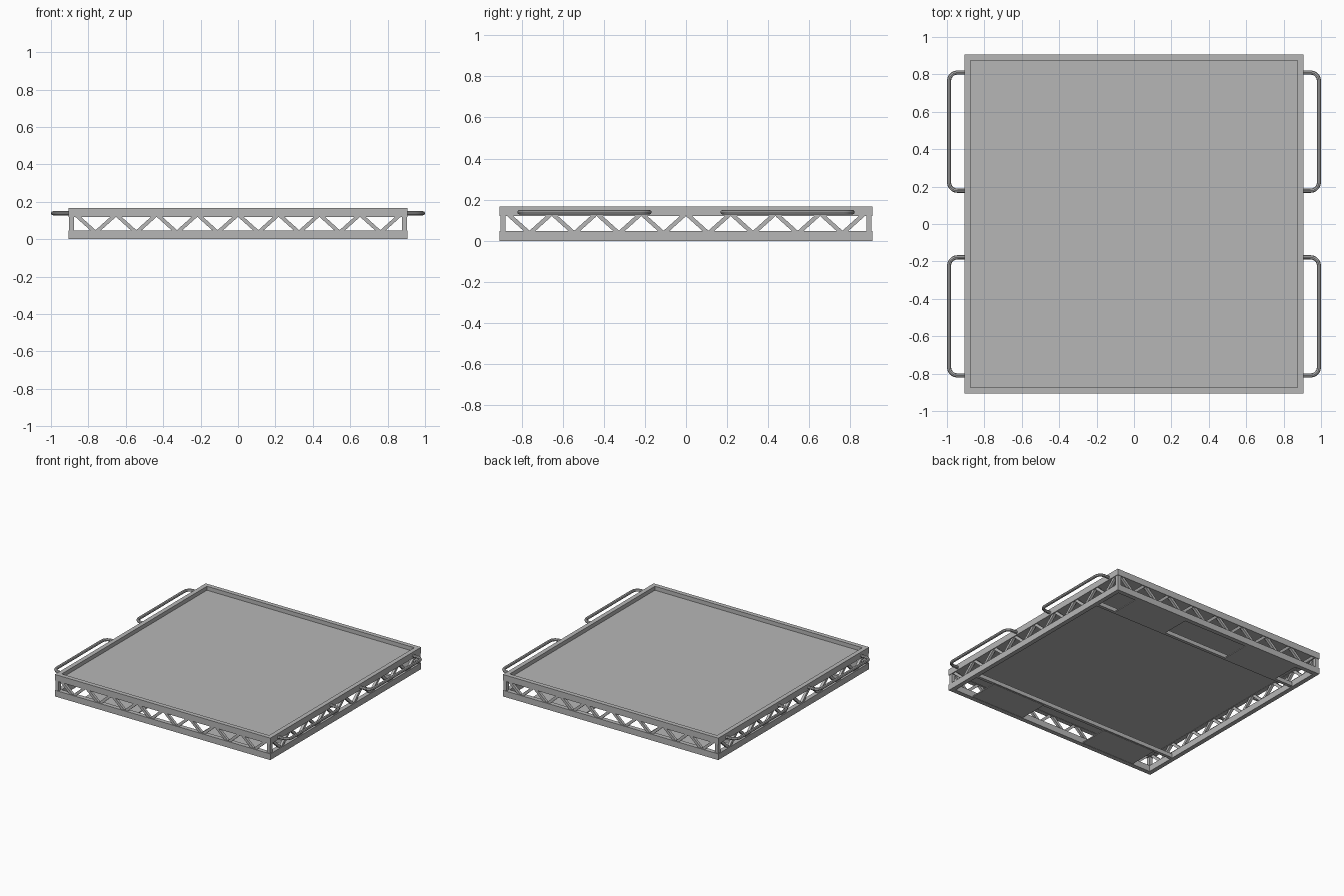
import bpy
import bmesh
from math import cos, sin, pi
from mathutils import Vector, Matrix

cube = bpy.data.objects.get("Cube")
if cube:
    bpy.data.objects.remove(cube, do_unlink=True)

HALF, RAIL, HEIGHT, RAIL_H = 0.907, 0.034, 0.167, 0.047
INNER = HALF - RAIL
MID = HALF - RAIL / 2

grey = bpy.data.materials.new("metal grey")
grey.use_nodes = True
colour = (0.47, 0.47, 0.47, 1)
grey.diffuse_color = colour
grey.node_tree.nodes["Principled BSDF"].inputs["Base Color"].default_value = colour


def finish(name, bm):
    bmesh.ops.recalc_face_normals(bm, faces=bm.faces)
    mesh = bpy.data.meshes.new(name)
    bm.to_mesh(mesh)
    bm.free()
    mesh.materials.append(grey)
    obj = bpy.data.objects.new(name, mesh)
    bpy.context.collection.objects.link(obj)
    return obj


def add_box(bm, low, high):
    low, high = Vector(low), Vector(high)
    matrix = Matrix.Translation((low + high) / 2) @ Matrix.Diagonal((*(high - low), 1))
    bmesh.ops.create_cube(bm, size=1, matrix=matrix)


def box(name, low, high):
    bm = bmesh.new()
    add_box(bm, low, high)
    return finish(name, bm)


# Mitred square rail frames
def frame(name, z0, z1):
    bm = bmesh.new()
    corners = [(-1, -1), (1, -1), (1, 1), (-1, 1)]
    rings = [[bm.verts.new((x * r, y * r, z)) for x, y in corners]
             for r, z in [(HALF, z0), (HALF, z1), (INNER, z1), (INNER, z0)]]
    for k in range(4):
        a, b = rings[k], rings[(k + 1) % 4]
        for i in range(4):
            j = (i + 1) % 4
            bm.faces.new((a[i], a[j], b[j], b[i]))
    finish(name, bm)


frame("bottom_rail_frame", 0, RAIL_H)
frame("top_rail_frame", HEIGHT - RAIL_H, HEIGHT)

# Recessed deck
box("deck", (-INNER, -INNER, 0.122), (INNER, INNER, 0.137))

# Corner posts
for sx in (-1, 1):
    for sy in (-1, 1):
        c = Vector((sx * MID, sy * MID, 0))
        box("corner_post", c + Vector((-0.013, -0.013, RAIL_H - 0.002)),
            c + Vector((0.013, 0.013, HEIGHT - RAIL_H + 0.002)))

# Zigzag truss on each side
BAYS = 8
step = 2 * 0.87 / BAYS
low_z, high_z = RAIL_H - 0.006, HEIGHT - RAIL_H + 0.006
for side, name in enumerate(("front", "left", "back", "right")):
    bm = bmesh.new()
    for i in range(BAYS):
        valley = -0.87 + (i + 0.5) * step
        for s in (-1, 1):
            a = Vector((valley + s * 0.006, -MID, low_z))
            b = Vector((valley + s * (step / 2 - 0.008), -MID, high_z))
            d = b - a
            turn = d.to_track_quat('Z', 'Y').to_matrix().to_4x4()
            bmesh.ops.create_cube(bm, size=1, matrix=Matrix.Translation((a + b) / 2)
                                  @ turn @ Matrix.Diagonal((0.02, 0.02, d.length, 1)))
    bmesh.ops.rotate(bm, verts=bm.verts, matrix=Matrix.Rotation(side * pi / 2, 3, 'Z'))
    finish(name + "_truss", bm)

# Cross bars and floor plates under the deck
for sy in (-1, 1):
    box("cross_bar", (-INNER, sy * 0.645 - 0.012, 0.004), (INNER, sy * 0.645 + 0.012, 0.034))
    for sx in (-1, 1):
        xs = sorted((sx * 0.27, sx * 0.72))
        ys = sorted((sy * 0.645, sy * INNER))
        box("floor_plate", (xs[0], ys[0], 0.002), (xs[1], ys[1], 0.01))


# Bent tube handles on both sides
def handle(name, sx, sy):
    near, far, out, bend, radius = 0.178, 0.81, 0.989, 0.045, 0.011
    path = [(HALF - 0.01, near)]
    for cy, start in ((near + bend, -pi / 2), (far - bend, 0)):
        for k in range(6):
            t = start + k * pi / 10
            path.append((out - bend + bend * cos(t), cy + bend * sin(t)))
    path.append((HALF - 0.01, far))
    curve = bpy.data.curves.new(name, 'CURVE')
    curve.dimensions = '3D'
    curve.bevel_depth = radius
    curve.bevel_resolution = 2
    curve.use_fill_caps = True
    spline = curve.splines.new('POLY')
    spline.points.add(len(path) - 1)
    for p, (x, y) in zip(spline.points, path):
        p.co = (sx * x, sy * y, 0.139, 1)
    curve.materials.append(grey)
    obj = bpy.data.objects.new(name, curve)
    bpy.context.collection.objects.link(obj)
    bpy.ops.object.select_all(action='DESELECT')
    obj.select_set(True)
    bpy.context.view_layer.objects.active = obj
    bpy.ops.object.convert(target='MESH')
    bpy.ops.object.shade_smooth_by_angle()


for sx, side in ((1, "left"), (-1, "right")):
    for sy, end in ((-1, "front"), (1, "back")):
        handle(f"{side}_{end}_handle", sx, sy)
